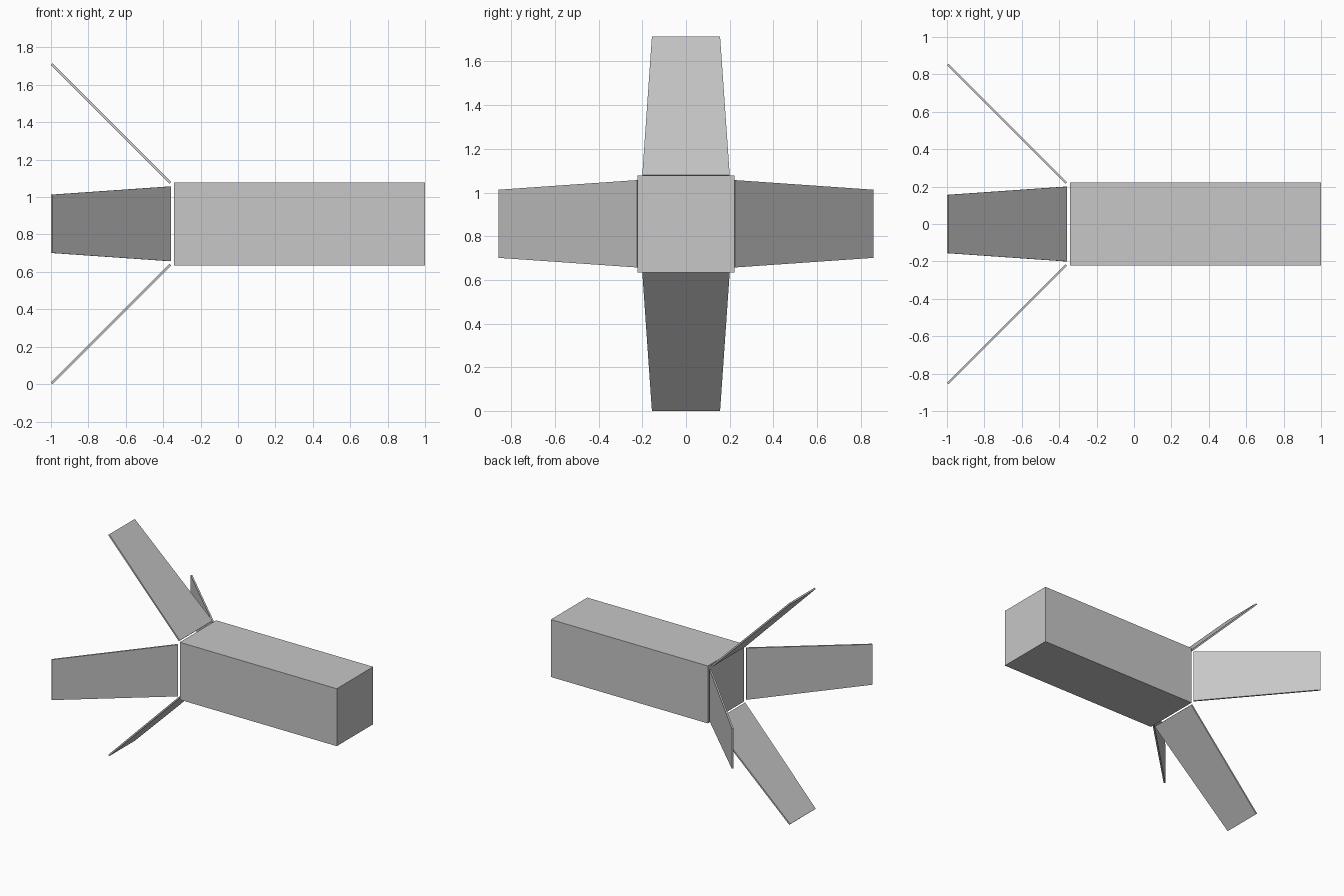
import bpy, bmesh, math
from mathutils import Matrix, Vector

cube = bpy.data.objects.get("Cube")
if cube:
    bpy.data.objects.remove(cube, do_unlink=True)

MID_Z = 0.857        # height of the long axis
THICK = 0.012        # panel thickness

grey = bpy.data.materials.new("light_grey")
grey.use_nodes = True
colour = (0.57, 0.57, 0.57, 1)
grey.diffuse_color = colour
grey.node_tree.nodes["Principled BSDF"].inputs["Base Color"].default_value = colour


def add_object(name, bm):
    bmesh.ops.recalc_face_normals(bm, faces=bm.faces)
    mesh = bpy.data.meshes.new(name)
    bm.to_mesh(mesh)
    bm.free()
    mesh.materials.append(grey)
    obj = bpy.data.objects.new(name, mesh)
    bpy.context.collection.objects.link(obj)
    return obj


def box(size):
    bm = bmesh.new()
    bmesh.ops.create_cube(bm, size=1)
    bmesh.ops.scale(bm, vec=size, verts=bm.verts)
    return bm


# Long square body
start, end, side = -0.342, 1.0, 0.444
body = add_object("body", box((end - start, side, side)))
body.location = ((start + end) / 2, 0, MID_Z)

# Four tapered panels spread backwards at 45 degrees
root = Vector((-0.362, 0, 0.219))
tip = Vector((-0.996, 0, 0.853))
root_half, tip_half = 0.2, 0.156
tilt = Matrix.Rotation(math.radians(45), 4, 'Y')
for i, label in enumerate(("top", "front", "bottom", "back")):
    bm = box(((tip - root).length, 1, THICK))
    for v in bm.verts:
        half = tip_half if v.co.x < 0 else root_half
        v.co.y = math.copysign(half, v.co.y)
    panel = add_object(label + "_panel", bm)
    panel.matrix_world = (Matrix.Translation((0, 0, MID_Z))
                          @ Matrix.Rotation(i * math.pi / 2, 4, 'X')
                          @ Matrix.Translation((root + tip) / 2) @ tilt)
